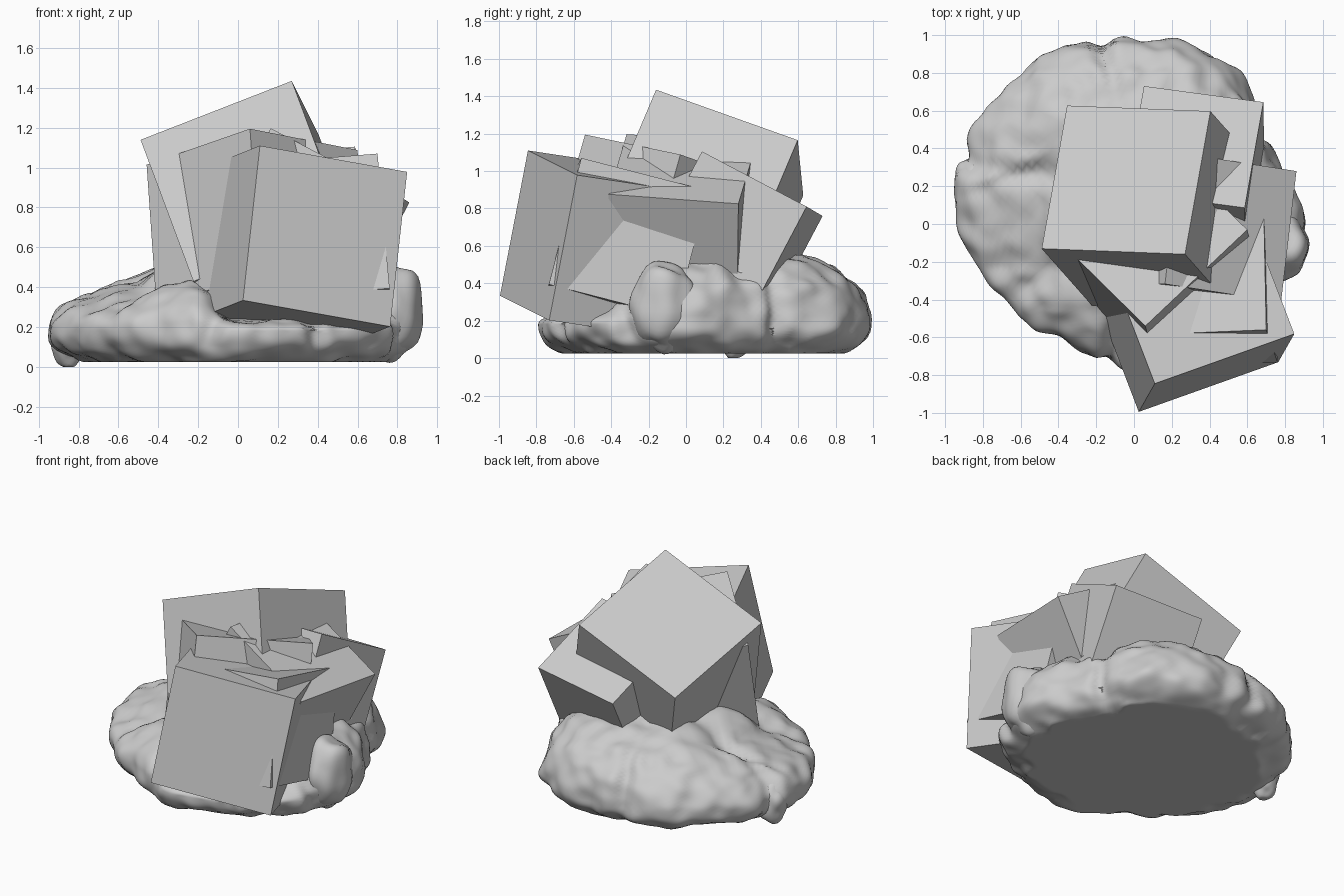
import bpy
import bmesh
import math
from mathutils import Vector, Matrix, noise

if "Cube" in bpy.data.objects:
    bpy.data.objects.remove(bpy.data.objects["Cube"], do_unlink=True)

grey = bpy.data.materials.new("stone grey")
grey.use_nodes = True
grey.diffuse_color = (0.6, 0.6, 0.6, 1)
grey.node_tree.nodes["Principled BSDF"].inputs["Base Color"].default_value = (0.6, 0.6, 0.6, 1)


def finish(bm, name):
    bmesh.ops.recalc_face_normals(bm, faces=bm.faces)
    mesh = bpy.data.meshes.new(name)
    bm.to_mesh(mesh)
    bm.free()
    mesh.materials.append(grey)
    obj = bpy.data.objects.new(name, mesh)
    bpy.context.collection.objects.link(obj)
    return obj


def smooth(obj, degrees):
    bpy.ops.object.select_all(action="DESELECT")
    obj.select_set(True)
    bpy.context.view_layer.objects.active = obj
    bpy.ops.object.shade_smooth_by_angle(angle=math.radians(degrees))


def tilted_block(name, size, corner, edge_a, edge_b):
    """Cube hung from a top corner and the directions of two top edges."""
    a = Vector(edge_a).normalized()
    b = Vector(edge_b)
    b = (b - a * a.dot(b)).normalized()
    c = a.cross(b)
    if c.z > 0:
        c.negate()
    centre = Vector(corner) + (a + b + c) * size / 2
    turn = Matrix((a, b, c)).transposed().to_4x4()
    bm = bmesh.new()
    bmesh.ops.create_cube(bm, size=size, matrix=Matrix.Translation(centre) @ turn)
    finish(bm, name)


# Heap of tilted blocks
blocks = {
    "front_block": (0.795, (0.11, -0.845, 1.11), (0.73, 0.26, -0.13), (-0.28, 0.73, -0.11)),
    "top_block": (0.815, (0.27, -0.16, 1.435), (-0.77, 0.03, -0.30), (0.11, 0.76, -0.28)),
    "middle_block": (0.75, (0.06, -0.54, 1.195), (-0.69, 0.68, -0.24), (0.69, 0.70, -0.15)),
    "back_block": (0.64, (0.685, 0.645, 0.81), (-0.63, 0.085, -0.05), (-0.09, -0.55, 0.29)),
    "left_block": (0.70, (0.86, 0.28, 0.825), (-0.08, -0.68, 0.05), (-0.87, 0.13, 0.455)),
    "inner_block": (0.70, (0.70, -0.56, 1.07), (-0.02, 0.97, -0.25), (-1, 0, -0.09)),
}
for block_name, spec in blocks.items():
    tilted_block(block_name, *spec)

# Outline radius of the rock mound, every 30 degrees from +x
OUTLINE = (0.89, 0.82, 0.97, 0.98, 0.98, 0.98, 0.92, 0.81, 0.70, 0.76, 0.77, 0.85)
# Middles of the boulders; creases run between them
LOBES = [Vector(p) for p in (
    (-0.55, 0.65, 0.35), (0.3, 0.85, 0.3), (-0.6, -0.05, 0.2), (-0.3, -0.45, 0.2),
    (0.75, -0.05, 0.3), (0.15, -0.6, 0.15), (0.6, -0.55, 0.15))]


def outline(angle):
    t = angle / (math.pi / 6)
    i = math.floor(t)
    f = (1 - math.cos((t - i) * math.pi)) / 2
    return OUTLINE[i % 12] * (1 - f) + OUTLINE[(i + 1) % 12] * f


def ease(t):
    t = min(max(t, 0), 1)
    return t * t * (3 - 2 * t)


def mound_point(d):
    flat = math.hypot(d.x, d.y)
    angle = math.atan2(d.y, d.x)
    reach = outline(angle) * flat ** 0.65
    x, y = reach * math.cos(angle), reach * math.sin(angle)
    # Low at the front, full height at the back
    height = 0.06 + 0.34 * ease((y + 0.55) / 0.5)
    # Right side slopes away, with a step down in front of its back boulder
    if x < 0:
        height += (max(height, 0.3) - height) * ease(-x / 0.25)
        height *= 1 - 0.38 * ease((-x - 0.05) / 0.75)
        height *= 1 - 0.18 * ease((0.6 + 0.45 * x - y) / 0.08) * ease((-x - 0.35) / 0.15)
    z = 0.18 + (height if d.z > 0 else 0.2) * math.copysign(abs(d.z) ** 0.8, d.z)
    p = Vector((x, y, z))
    # Soft creases between boulders and weathered lumps, fading out underneath
    near = sorted((p - lobe).length for lobe in LOBES)
    crease = ease(1 - (near[1] - near[0]) / 0.14) * ease((z - 0.02) / 0.15)
    lumps = noise.noise(p * 3.5) * 0.03 + noise.noise(p * 9) * 0.025
    p += d * (lumps + 0.01 - 0.035 * crease)
    p.z = max(p.z, 0.025)
    return p


bm = bmesh.new()
bmesh.ops.create_icosphere(bm, subdivisions=6, radius=1)
for v in bm.verts:
    v.co = mound_point(v.co.normalized())
smooth(finish(bm, "rock_mound"), 60)


# Loose stones against the mound
def stone(name, place, size):
    bm = bmesh.new()
    bmesh.ops.create_icosphere(bm, subdivisions=4, radius=1)
    for v in bm.verts:
        d = v.co.normalized()
        bump = 1 + 0.2 * noise.noise(d * 1.3 + Vector(place) * 5)
        v.co = Vector(place) + Vector([k * s * bump for k, s in zip(d, size)])
        v.co.z = max(v.co.z, 0)
    smooth(finish(bm, name), 40)


stone("right_stone", (-0.85, 0.26, 0.14), (0.09, 0.1, 0.14))
stone("left_stone", (0.78, -0.12, 0.28), (0.15, 0.17, 0.24))
